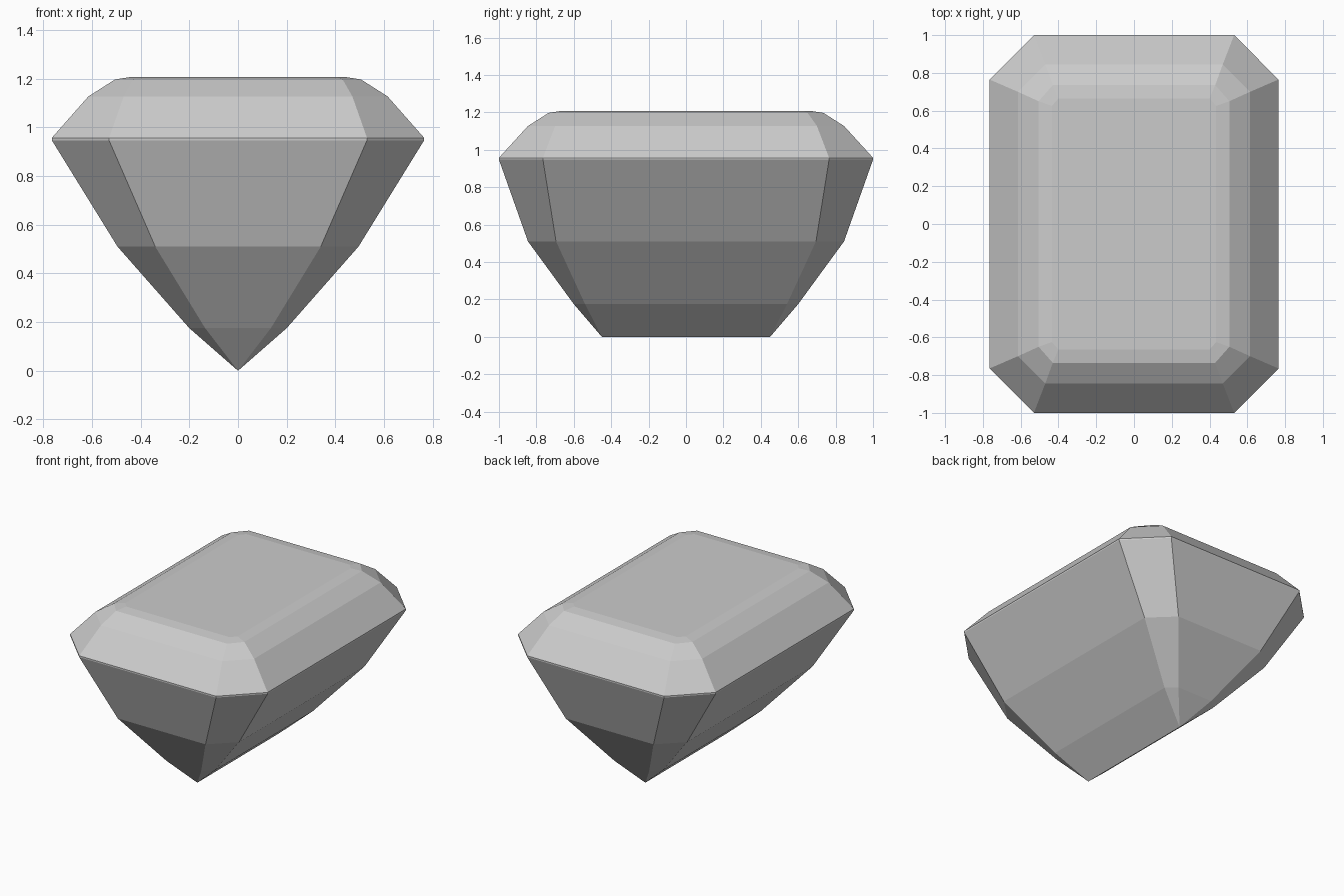
import bpy
import bmesh

cube = bpy.data.objects.get("Cube")
if cube:
    bpy.data.objects.remove(cube, do_unlink=True)

# Gem material
grey = bpy.data.materials.new("gem grey")
grey.use_nodes = True
colour = (0.6, 0.6, 0.6, 1)
grey.diffuse_color = colour
grey.node_tree.nodes["Principled BSDF"].inputs["Base Color"].default_value = colour

# Step-cut rings: height, half width, half length, flat half width, flat half length
RINGS = [
    (0.175, 0.20, 0.60, 0.135, 0.54),   # lower pavilion
    (0.51, 0.495, 0.845, 0.34, 0.695),  # upper pavilion
    (0.947, 0.765, 1.0, 0.53, 0.765),   # girdle
    (0.957, 0.765, 1.0, 0.53, 0.765),
    (1.127, 0.615, 0.845, 0.47, 0.70),  # crown
    (1.197, 0.505, 0.735, 0.43, 0.65),
    (1.208, 0.435, 0.665, 0.40, 0.625), # table
]
KEEL = 0.45


def octagon(bm, z, w, l, fw, fl):
    """Chamfered rectangle, counter-clockwise from the right side."""
    points = [(w, -fl), (w, fl), (fw, l), (-fw, l),
              (-w, fl), (-w, -fl), (-fw, -l), (fw, -l)]
    return [bm.verts.new((x, y, z)) for x, y in points]


bm = bmesh.new()
rings = [octagon(bm, *r) for r in RINGS]
for low, high in zip(rings, rings[1:]):
    for i in range(8):
        j = (i + 1) % 8
        bm.faces.new((low[i], low[j], high[j], high[i]))
bm.faces.new(rings[-1])

# Keel: the lowest facets close onto a single edge
front = bm.verts.new((0, -KEEL, 0))
back = bm.verts.new((0, KEEL, 0))
base = rings[0]
ends = [back if v.co.y > 0 else front for v in base]
for i in range(8):
    j = (i + 1) % 8
    corners = [base[j], base[i], ends[i]]
    if ends[i] != ends[j]:
        corners.append(ends[j])
    bm.faces.new(corners)
bmesh.ops.recalc_face_normals(bm, faces=bm.faces)

mesh = bpy.data.meshes.new("gem")
bm.to_mesh(mesh)
bm.free()
mesh.materials.append(grey)
gem = bpy.data.objects.new("gem", mesh)
bpy.context.collection.objects.link(gem)
